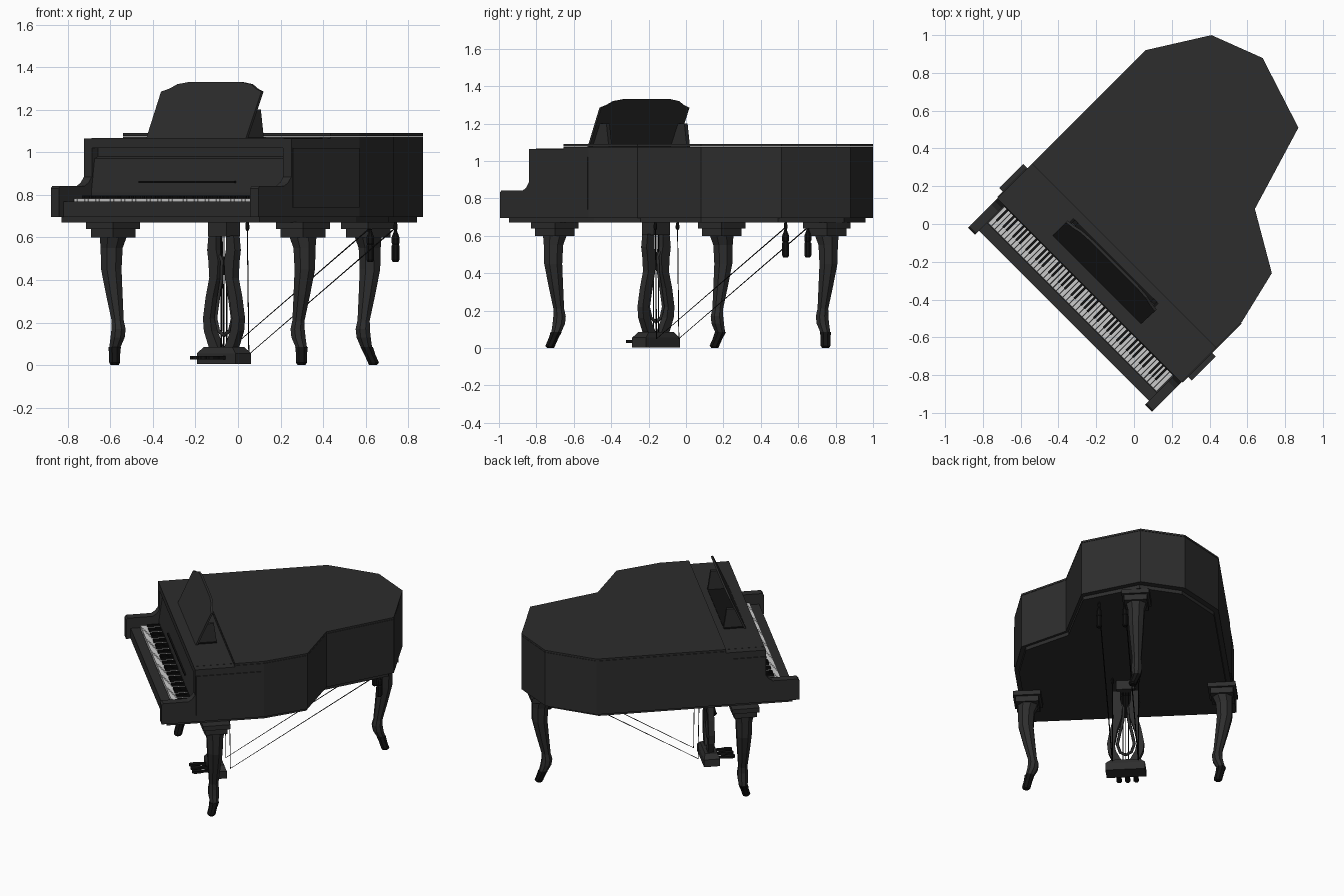
import bpy, bmesh, math
from mathutils import Matrix, Vector

if "Cube" in bpy.data.objects:
    bpy.data.objects.remove(bpy.data.objects["Cube"])

# Everything is laid out in a local frame (u = along keyboard, v = towards tail), then turned 45 degrees
TURN = Matrix.Rotation(math.radians(-45), 4, 'Z')
MID = 0.081          # centre of the case across its width


def material(name, r, g, b):
    m = bpy.data.materials.new(name)
    m.diffuse_color = (r, g, b, 1)
    m.use_nodes = True
    m.node_tree.nodes["Principled BSDF"].inputs["Base Color"].default_value = m.diffuse_color
    return m


CASE = material("case_lacquer", 0.026, 0.026, 0.026)
BLACK = material("black", 0.006, 0.006, 0.006)
IVORY = material("ivory", 0.62, 0.62, 0.6)


def finish(name, bm, mat):
    bmesh.ops.recalc_face_normals(bm, faces=bm.faces)
    bm.transform(TURN)
    me = bpy.data.meshes.new(name)
    bm.to_mesh(me)
    bm.free()
    me.materials.append(mat)
    ob = bpy.data.objects.new(name, me)
    bpy.context.collection.objects.link(ob)
    return ob


def add_loft(bm, rings):
    loops = [[bm.verts.new(p) for p in ring] for ring in rings]
    n = len(loops[0])
    for a, b in zip(loops, loops[1:]):
        for i in range(n):
            bm.faces.new((a[i], a[(i + 1) % n], b[(i + 1) % n], b[i]))
    bm.faces.new(loops[0])
    bm.faces.new(loops[-1])


def loft(name, rings, mat=CASE):
    bm = bmesh.new()
    add_loft(bm, rings)
    return finish(name, bm, mat)


def boxes(name, items, mat=CASE):
    bm = bmesh.new()
    for u0, u1, v0, v1, z0, z1 in items:
        add_loft(bm, [[(u0, v0, z), (u1, v0, z), (u1, v1, z), (u0, v1, z)] for z in (z0, z1)])
    return finish(name, bm, mat)


def slab(name, pts, z0, z1, mat=CASE):
    return loft(name, [[(u, v, z) for u, v in pts] for z in (z0, z1)], mat)


def side_profile(name, pts, u0, u1, mat=CASE):
    return loft(name, [[(u, v, z) for v, z in pts] for u in (u0, u1)], mat)


def ring(u, v, z, ru, rv, n=8):
    return [(u + ru * math.cos(math.tau * (i + .5) / n), v + rv * math.sin(math.tau * (i + .5) / n), z)
            for i in range(n)]


def wire(name, pts, r, mat=BLACK):
    cu = bpy.data.curves.new(name, 'CURVE')
    cu.dimensions = '3D'
    cu.bevel_depth, cu.bevel_resolution, cu.use_fill_caps = r, 0, True
    sp = cu.splines.new('POLY')
    sp.points.add(len(pts) - 1)
    for p, co in zip(sp.points, pts):
        p.co = (*(TURN @ Vector(co)), 1)
    cu.materials.append(mat)
    bpy.context.collection.objects.link(bpy.data.objects.new(name, cu))


# Case with closed lid, and the bottom board set in below it
tail = [(.771, .035), (.70, .332), (.396, .509), (.255, .976), (-.14, 1.103), (-.417, .997), (-.608, .693)]
case = [(-.608, -.156), (.771, -.156)] + tail
slab("case_body", case, .695, 1.075)
slab("lid", case, 1.077, 1.09)
full = [(-.608, -.636), (.771, -.636)] + tail
slab("bottom_board", [(MID + (u - MID) * .955, .23 + (v - .23) * .955) for u, v in full], .67, .696)

# Cheeks at both ends of the keyboard, with their side panels
cheek = [(-.636, .695), (-.636, .83), (-.626, .842), (-.462, .842), (-.435, .86), (-.417, .885),
         (-.417, 1.065), (-.156, 1.065), (-.156, .695)]
side_profile("left_cheek", cheek, -.608, -.555)
side_profile("right_cheek", cheek, .717, .771)
boxes("side_panel", [(.77, .776, -.41, .03, .74, 1.02), (-.613, -.607, -.41, -.2, .74, 1.02)])

# Keybed, key slip, fallboard and front flap
boxes("keybed", [(-.556, .718, -.55, -.156, .695, .76)])
boxes("key_slip", [(-.556, .718, -.606, -.545, .695, .768)])
boxes("front_flap", [(-.556, .718, -.417, -.157, 1.02, 1.066)])
side_profile("fallboard", [(-.42, .76), (-.42, .81), (-.398, .97), (-.375, .98), (-.375, 1.02),
                           (-.157, 1.02), (-.157, .76)], -.556, .718)
boxes("fallboard_handle", [(-.24, .40, -.422, -.405, .855, .865)], BLACK)

# Keys: 52 naturals, and sharps in the repeating 2-3 pattern
k0, kw = -.55, 1.262 / 52
boxes("white_keys", [(k0 + i * kw + .001, k0 + (i + 1) * kw - .001, -.542, -.415, .755, .784)
                     for i in range(52)], IVORY)
boxes("black_keys", [(k0 + (i + 1) * kw - .0065, k0 + (i + 1) * kw + .0065, -.503, -.415, .77, .797)
                     for i in range(51) if i % 7 in (0, 2, 3, 5, 6)], BLACK)

# Sloping music desk with scalloped top, held by wedge struts on a tray
outline = [(-.262, 1.066), (.40, 1.066), (.405, 1.285), (.36, 1.3), (.32, 1.32), (.25, 1.33),
           (-.10, 1.33), (-.17, 1.32), (-.21, 1.3), (-.262, 1.285)]
loft("music_desk", [[(u, -.348 + d + (z - 1.066) * .45, z) for u, z in outline] for d in (0, .014)])
for u in (-.225, .365):
    side_profile("desk_strut", [(-.335, 1.066), (-.205, 1.066), (-.225, 1.2), (-.275, 1.2)], u - .012, u + .012)
boxes("desk_tray", [(-.25, .39, -.335, -.205, 1.064, 1.07)], BLACK)


# Cabriole legs: stepped cap, curved shaft, swivelled caster
def leg(name, u, v, du, dv, caster):
    boxes(name + "_cap", [(u - .09, u + .09, v - .09, v + .09, .64, .672),
                          (u - .074, u + .074, v - .074, v + .074, .60, .642)])
    shape = [(.642, .0, .07), (.60, .0, .068), (.55, .01, .056), (.45, .012, .052), (.33, -.008, .042),
             (.21, -.03, .031), (.17, -.036, .036), (.13, -.03, .036), (.08, -.01, .028)]
    loft(name + "_shaft", [ring(u + du * o, v + dv * o, z, r, r) for z, o, r in shape])
    cx, cy = u - .01 * du, v - .01 * dv
    cu, cv = caster
    loft(name + "_caster", [ring(cx + cu * o, cy + cv * o, z, r, r)
                            for z, o, r in ((0, .03, .02), (.012, .032, .028), (.05, .015, .028), (.085, 0, .032))], BLACK)


leg("front_right_leg", .712, -.28, 1, 0, (.7, -.7))
leg("front_left_leg", -.55, -.28, -1, 0, (.7, -.7))
leg("rear_leg", -.10, .965, 0, 1, (.7, .7))

# Pedal lyre: head block, two curved arms, rods and chamfered foot
LU, LV = .067, -.16
boxes("lyre_head", [(LU - .06, LU + .06, LV - .045, LV + .045, .605, .672)])
arm = [(.61, .058, .025), (.54, .062, .03), (.49, .052, .032), (.41, .052, .026), (.32, .078, .024),
       (.22, .096, .024), (.16, .088, .026), (.08, .05, .03)]
for s in (-1, 1):
    loft("lyre_arm", [[(LU + s * o + a * w, LV + b * .02, z) for a, b in ((-1, -1), (1, -1), (1, 1), (-1, 1))]
                      for z, o, w in arm])
    bulb = [(.515, .028), (.49, .014), (.40, .018), (.30, .04), (.22, .055), (.16, .036), (.14, .0)]
    wire("lyre_inner_scroll", [(LU + s * o, LV, z) for z, o in bulb], .01, CASE)
for o in (-.018, 0, .018):
    wire("pedal_rod", [(LU + o, LV, .07), (LU + o, LV, .61)], .003)
loft("lyre_foot", [[(LU + a * hu, LV + b * hv, z) for a, b in ((-1, -1), (1, -1), (1, 1), (-1, 1))]
                   for z, hu, hv in ((.004, .128, .052), (.055, .128, .052), (.085, .095, .04))])

# Three pedals with rounded tips
for o in (-.055, 0, .055):
    rows = ((-.20, .008), (-.25, .009), (-.275, .016), (-.305, .017), (-.322, .008))
    loft("pedal", [[(LU + o - w, v, .026), (LU + o + w, v, .026), (LU + o + w, v, .042), (LU + o - w, v, .042)]
                   for v, w in rows], BLACK)

# Cords from the foot to the underside, with eyes and hanging weights
for u in (LU - .088, LU + .08):
    wire("cord", [(u, -.085, .65), (u, -.075, .05), (u, .90, .645)], .0035)
    for v in (-.085, .90):
        loft("cord_eye", [ring(u, v, z, r, r, 6) for z, r in ((.63, .004), (.64, .01), (.655, .01), (.675, .006))], BLACK)
    loft("weight", [ring(u, .90, z, r, r) for z, r in
                    ((.485, .014), (.495, .02), (.56, .02), (.567, .016), (.574, .02), (.60, .02), (.62, .012), (.64, .004))], BLACK)
